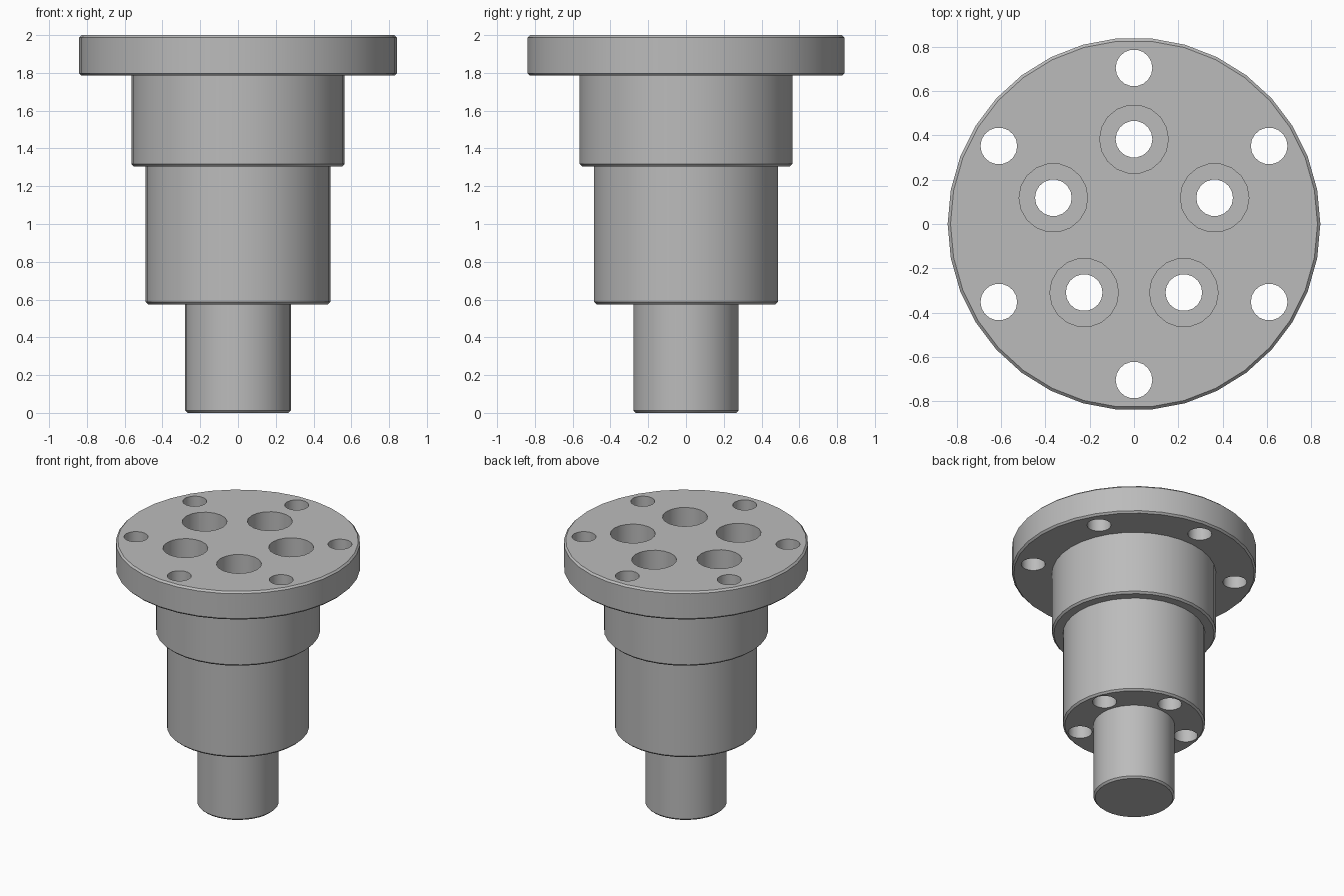
import bpy
import bmesh
from math import cos, sin, pi, radians

cube = bpy.data.objects.get("Cube")
if cube:
    bpy.data.objects.remove(cube, do_unlink=True)

steel = bpy.data.materials.new("grey_steel")
steel.use_nodes = True
GREY = (0.5, 0.5, 0.5, 1.0)
steel.diffuse_color = GREY
steel.node_tree.nodes["Principled BSDF"].inputs["Base Color"].default_value = GREY


def lathe(name, profile, sides, location=(0, 0, 0)):
    """Closed turned solid from (radius, z) points listed bottom to top."""
    bm = bmesh.new()
    rings = [[bm.verts.new((r * cos(2 * pi * i / sides), r * sin(2 * pi * i / sides), z))
              for i in range(sides)] for r, z in profile]
    for low, high in zip(rings, rings[1:]):
        for i in range(sides):
            j = (i + 1) % sides
            bm.faces.new((low[i], low[j], high[j], high[i]))
    bm.faces.new(rings[0][::-1])
    bm.faces.new(rings[-1])
    mesh = bpy.data.meshes.new(name)
    bm.to_mesh(mesh)
    bm.free()
    mesh.materials.append(steel)
    obj = bpy.data.objects.new(name, mesh)
    obj.location = location
    bpy.context.collection.objects.link(obj)
    return obj


# Turned body: spigot, lower barrel, upper barrel and flange with small chamfers
C = 0.013
steps = [(0.28, 0.0, 0.575), (0.49, 0.575, 1.305), (0.565, 1.305, 1.785), (0.842, 1.785, 2.0)]
profile = []
for radius, bottom, top in steps:
    profile += [(radius - C, bottom), (radius, bottom + C), (radius, top)]
profile[-1:] = [(0.842, 2.0 - C), (0.842 - C, 2.0)]
body = lathe("stepped_flange_hub", profile, 34)

# Drills: plain holes round the flange, counterbored holes down through the barrels
HOLE, BORE, FLOOR = 0.083, 0.155, 1.42
drills = []
for k in range(6):
    a = radians(90 + 60 * k)
    drills.append(lathe("flange_hole_cutter", [(HOLE, 1.6), (HOLE, 2.1)], 18,
                        (0.705 * cos(a), 0.705 * sin(a), 0)))
for k in range(5):
    a = radians(90 + 72 * k)
    drills.append(lathe("counterbore_cutter",
                        [(HOLE, 0.45), (HOLE, FLOOR), (BORE, FLOOR), (BORE, 2.1)], 18,
                        (0.383 * cos(a), 0.383 * sin(a), 0)))

bpy.context.view_layer.objects.active = body
for drill in drills:
    drill.hide_render = True
    cut = body.modifiers.new("drill", "BOOLEAN")
    cut.operation = "DIFFERENCE"
    cut.solver = "EXACT"
    cut.object = drill
    bpy.ops.object.modifier_apply(modifier=cut.name)
    bpy.data.objects.remove(drill, do_unlink=True)

# Smooth walls, crisp steps and rims
bpy.ops.object.select_all(action="DESELECT")
body.select_set(True)
bpy.ops.object.shade_smooth_by_angle(angle=radians(30))
